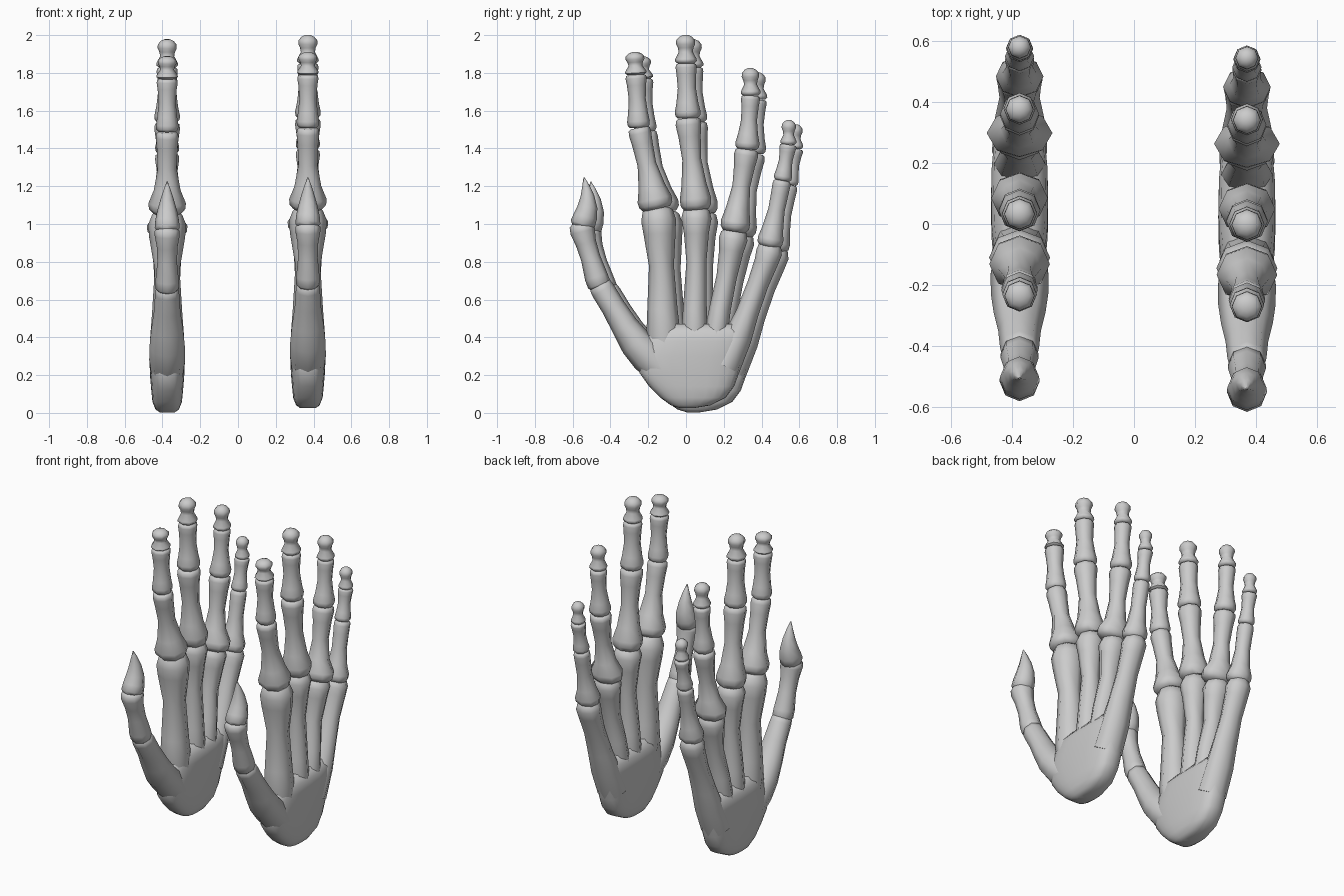
import bpy, bmesh, math
from mathutils import Vector

bone_mat = bpy.data.materials.new("bone_grey")
bone_mat.diffuse_color = (0.6, 0.6, 0.6, 1)


def loft(name, rings, at):
    """Skin a list of closed rings, cap both ends, shade smooth."""
    bm = bmesh.new()
    vs = [[bm.verts.new(p) for p in ring] for ring in rings]
    n = len(vs[0])
    for a, b in zip(vs, vs[1:]):
        for i in range(n):
            j = (i + 1) % n
            bm.faces.new((a[i], a[j], b[j], b[i]))
    bm.faces.new(vs[0][::-1])
    bm.faces.new(vs[-1])
    bmesh.ops.recalc_face_normals(bm, faces=bm.faces)
    me = bpy.data.meshes.new(name)
    bm.to_mesh(me)
    bm.free()
    me.materials.append(bone_mat)
    me.shade_smooth()
    me.set_sharp_from_angle(angle=math.radians(58))
    ob = bpy.data.objects.new(name, me)
    ob.location = at
    bpy.context.collection.objects.link(ob)


def bone(name, pts, at, sides=8):
    """Octagonal bone along points (y, z, radius[, x radius])."""
    rings = []
    for k, p in enumerate(pts):
        a, b = pts[max(k - 1, 0)], pts[min(k + 1, len(pts) - 1)]
        d = Vector((0, b[0] - a[0], b[1] - a[1])).normalized()
        side = Vector((0, d.z, -d.y))
        rx = p[3] if len(p) > 3 else p[2]
        c = Vector((0, p[0], p[1]))
        rings.append([c + side * p[2] * math.cos(t) + Vector((rx * math.sin(t), 0, 0))
                      for t in (math.tau * i / sides for i in range(sides))])
    loft(name, rings, at)


def phalanx(name, a, b, ra, mid, rb, at, xa=1.0):
    """Waisted bone from lower joint a to upper joint b, with rounded ends."""
    prof = ((0, .78 * ra), (.05, .97 * ra), (.12, ra), (.28, .5 * (ra + mid)), (.55, mid),
            (.8, .5 * (mid + rb)), (.93, rb), (.98, .95 * rb), (1, .75 * rb))
    bone(name, [(a[0] + (b[0] - a[0]) * t, a[1] + (b[1] - a[1]) * t, r,
                 r * (xa if t < .2 else 1)) for t, r in prof], at)


def fingertip(name, a, b, r, at):
    """Flared base, narrow neck and round knob."""
    prof = ((0, .8), (.08, 1.05), (.16, 1.03), (.4, .68), (.55, .75), (.68, .92),
            (.82, .9), (.94, .62), (1, .28))
    bone(name, [(a[0] + (b[0] - a[0]) * t, a[1] + (b[1] - a[1]) * t, r * s)
                for t, s in prof], at)


# finger joints from knuckle to tip, then radii: knuckle, waist, middle joint, waist, top, tip; knuckle x stretch
fingers = {
    "index": ((-.155, 1.08), (-.25, 1.51), (-.265, 1.79), (-.272, 1.91),
              (.092, .05, .06, .045, .056, .054), 1.08),
    "middle": ((.055, 1.075), (.01, 1.56), (0, 1.85), (-.003, 2.0),
               (.083, .05, .068, .048, .056, .055), 1.12),
    "ring": ((.255, .96), (.323, 1.395), (.343, 1.68), (.34, 1.825),
             (.078, .047, .064, .042, .05, .05), 1.38),
    "little": ((.44, .88), (.51, 1.23), (.542, 1.42), (.545, 1.55),
               (.068, .044, .048, .036, .045, .041), 1.15),
}
# palm bones from the wrist up to the knuckles
palm_bones = {
    "index": [(-.1, .25, .07), (-.12, .42, .09, .09), (-.125, .55, .08), (-.13, .78, .066),
              (-.14, .95, .085, .095), (-.145, 1.02, .092, .1), (-.15, 1.07, .08), (-.15, 1.09, .06)],
    "middle": [(.04, .25, .06), (.045, .42, .07, .085), (.047, .55, .063, .075), (.055, .8, .053),
               (.055, .95, .066, .075), (.055, 1.03, .08, .09), (.055, 1.07, .07), (.055, 1.085, .05)],
    "ring": [(.13, .25, .06), (.16, .42, .062, .085), (.18, .55, .057, .075), (.215, .72, .054),
             (.24, .86, .065, .075), (.25, .92, .076, .085), (.254, .955, .068), (.255, .97, .05)],
    "little": [(.2, .25, .09), (.275, .4, .074, .088), (.325, .53, .06, .078), (.38, .68, .056, .066),
               (.425, .8, .063, .072), (.44, .85, .069, .076), (.444, .885, .06), (.446, .895, .045)],
}
# palm cross-sections: height, y min, y max, half thickness
palm = [(.025, -.03, .04, .04), (.04, -.08, .13, .062), (.08, -.135, .21, .078),
        (.14, -.195, .255, .084), (.21, -.245, .28, .09), (.3, -.255, .3, .094),
        (.38, -.215, .325, .093), (.43, -.19, .33, .085), (.47, -.15, .3, .05)]


def hand(side, at):
    # palm slab with flat faces and rounded edges
    rings = []
    for z, y0, y1, t in palm:
        c, h = (y0 + y1) / 2, (y1 - y0) / 2
        ring = []
        for i in range(24):
            u = math.tau * i / 24
            co, si = math.cos(u), math.sin(u)
            ring.append((t * math.copysign(abs(si) ** .6, si),
                         c + h * math.copysign(abs(co) ** .75, co), z))
        rings.append(ring)
    loft(side + "_palm", rings, at)

    # palm bones and finger bones
    for f, pts in palm_bones.items():
        bone(f"{side}_{f}_palm_bone", pts, at)
    for f, (a, b, c, d, r, sx) in fingers.items():
        phalanx(f"{side}_{f}_lower_bone", a, b, r[0], r[1], r[2], at, sx)
        phalanx(f"{side}_{f}_middle_bone", b, c, r[2], r[3], r[4], at)
        fingertip(f"{side}_{f}_tip", c, d, r[5], at)

    # thumb: base, middle and pointed tip
    bone(side + "_thumb_base", [(-.1, .2, .08), (-.2, .3, .095), (-.265, .37, .086, .094),
                                (-.325, .46, .072, .085), (-.385, .56, .064, .07),
                                (-.44, .65, .064), (-.455, .675, .06), (-.46, .685, .045)], at)
    bone(side + "_thumb_middle", [(-.455, .665, .05), (-.46, .68, .062), (-.475, .72, .062),
                                  (-.505, .82, .052), (-.53, .9, .055), (-.547, .96, .066),
                                  (-.55, .985, .066), (-.55, 1.0, .05)], at)
    bone(side + "_thumb_tip", [(-.55, .985, .052), (-.547, 1.0, .066), (-.533, 1.04, .063),
                               (-.522, 1.09, .053), (-.522, 1.15, .036), (-.53, 1.2, .02),
                               (-.54, 1.246, .003)], at)


hand("right", (.37, 0, 0))
hand("left", (-.375, .035, -.022))
